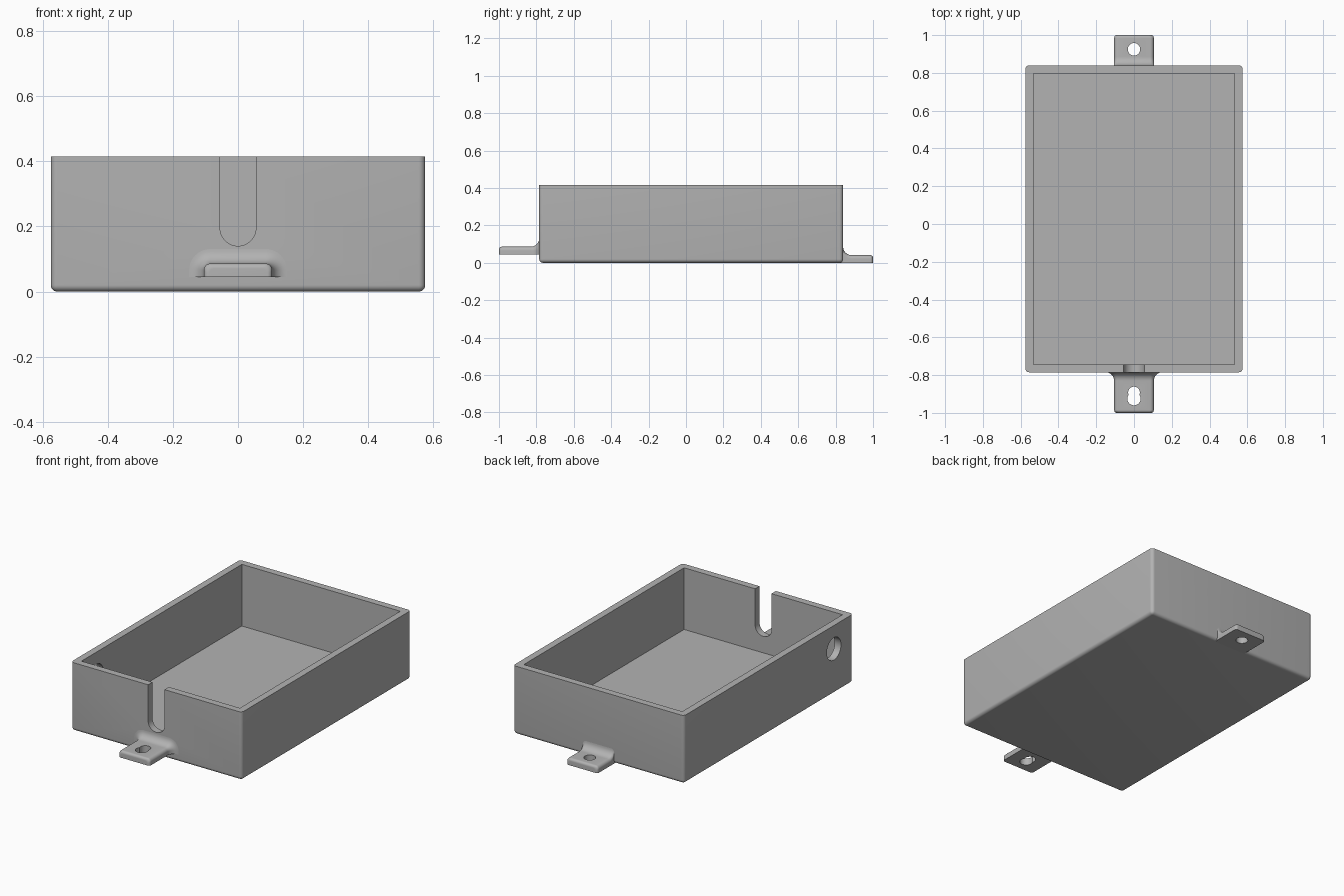
import bpy, bmesh, math
from mathutils import Matrix, Vector

if "Cube" in bpy.data.objects:
    bpy.data.objects.remove(bpy.data.objects["Cube"])

grey = bpy.data.materials.new("plain_grey")
grey.use_nodes = True
grey.diffuse_color = (0.45, 0.45, 0.45, 1)
grey.node_tree.nodes["Principled BSDF"].inputs["Base Color"].default_value = grey.diffuse_color


def make_object(name, bm):
    bmesh.ops.recalc_face_normals(bm, faces=bm.faces)
    mesh = bpy.data.meshes.new(name)
    bm.to_mesh(mesh)
    bm.free()
    mesh.materials.append(grey)
    obj = bpy.data.objects.new(name, mesh)
    bpy.context.collection.objects.link(obj)
    return obj


def add_box(bm, low, high):
    low, high = Vector(low), Vector(high)
    place = Matrix.Translation((low + high) / 2) @ Matrix.Diagonal((high - low).to_4d())
    bmesh.ops.create_cube(bm, size=1, matrix=place)


def box(name, low, high):
    bm = bmesh.new()
    add_box(bm, low, high)
    return make_object(name, bm)


def cylinder(name, centre, radius, depth, axis):
    turn = {"X": Matrix.Rotation(math.pi / 2, 4, "Y"),
            "Y": Matrix.Rotation(math.pi / 2, 4, "X"),
            "Z": Matrix.Identity(4)}[axis]
    bm = bmesh.new()
    bmesh.ops.create_cone(bm, cap_ends=True, segments=48, radius1=radius, radius2=radius,
                          depth=depth, matrix=Matrix.Translation(centre) @ turn)
    return make_object(name, bm)


def cut(target, cutters):
    bpy.context.view_layer.objects.active = target
    for cutter in cutters:
        cutter.hide_render = True
        mod = target.modifiers.new("cut", "BOOLEAN")
        mod.operation, mod.solver, mod.object = "DIFFERENCE", "EXACT", cutter
        bpy.ops.object.modifier_apply(modifier=mod.name)
        bpy.data.objects.remove(cutter)


def smooth(obj):
    bpy.ops.object.select_all(action="DESELECT")
    obj.select_set(True)
    bpy.context.view_layer.objects.active = obj
    bpy.ops.object.shade_smooth_by_angle(angle=math.radians(35))


# Open tray with rounded outer corners and bottom rim
HALF, FRONT, BACK, TOP = 0.575, -0.785, 0.84, 0.415
WALL = 0.042
bm = bmesh.new()
add_box(bm, (-HALF, FRONT, 0), (HALF, BACK, TOP))
rim = [e for e in bm.edges if min(v.co.z for v in e.verts) < TOP / 2]
bmesh.ops.bevel(bm, geom=rim, offset=0.02, segments=6, profile=0.5, affect="EDGES")
tray = make_object("tray", bm)

# Cavity, cable slot in the front wall and round port in the side wall
cut(tray, [
    box("cavity", (-HALF + WALL, FRONT + WALL, 0.04), (HALF - WALL, BACK - WALL, 1)),
    cylinder("slot_round", (0, FRONT, 0.195), 0.055, 0.2, "Y"),
    box("slot_straight", (-0.055, FRONT - 0.1, 0.195), (0.055, FRONT + 0.1, 1)),
    cylinder("side_port", (-HALF, -0.60, 0.273), 0.068, 0.2, "X"),
])
smooth(tray)


def tab(name, wall, end, base, flare, holes):
    """Mounting tab lofted from its rounded end to the fillet at the wall."""
    out = 1 if end > wall else -1
    fillet, edge, steps = 0.045, 0.015, 8
    stations = [(wall - out * 0.02, fillet)]  # (y, growth of the section)
    for i in range(steps + 1):
        a = math.pi / 2 * i / steps
        stations.append((wall + out * fillet * (1 - math.cos(a)), fillet * (1 - math.sin(a))))
    for i in range(steps + 1):
        a = math.pi / 2 * i / steps
        stations.append((end - out * edge * (1 - math.sin(a)), -edge * (1 - math.cos(a))))
    bm = bmesh.new()
    rings = []
    for y, grow in stations:
        half = 0.105 + (grow if flare or grow < 0 else 0)
        top = base + 0.041 + grow
        r = 0.02 + (max(grow, 0) if flare else 0)
        right = [(half, base)]
        for i in range(steps + 1):
            a = math.pi / 2 * i / steps
            right.append((half - r + r * math.cos(a), top - r + r * math.sin(a)))
        outline = right + [(-x, z) for x, z in reversed(right)]
        rings.append([bm.verts.new((x, y, z)) for x, z in outline])
    n = len(rings[0])
    for a, b in zip(rings, rings[1:]):
        for i in range(n):
            bm.faces.new((a[i], a[(i + 1) % n], b[(i + 1) % n], b[i]))
    bm.faces.new(rings[0])
    bm.faces.new(rings[-1])
    obj = make_object(name, bm)
    cut(obj, [cylinder("screw_hole", (0, y, base), r, 0.3, "Z") for y, r in holes])
    smooth(obj)


# Front tab with keyhole, back tab with a single hole
tab("front_tab", FRONT, -1, 0.045, True, [(-0.925, 0.035), (-0.892, 0.031)])
tab("back_tab", BACK, 1, 0, False, [(0.925, 0.033)])
